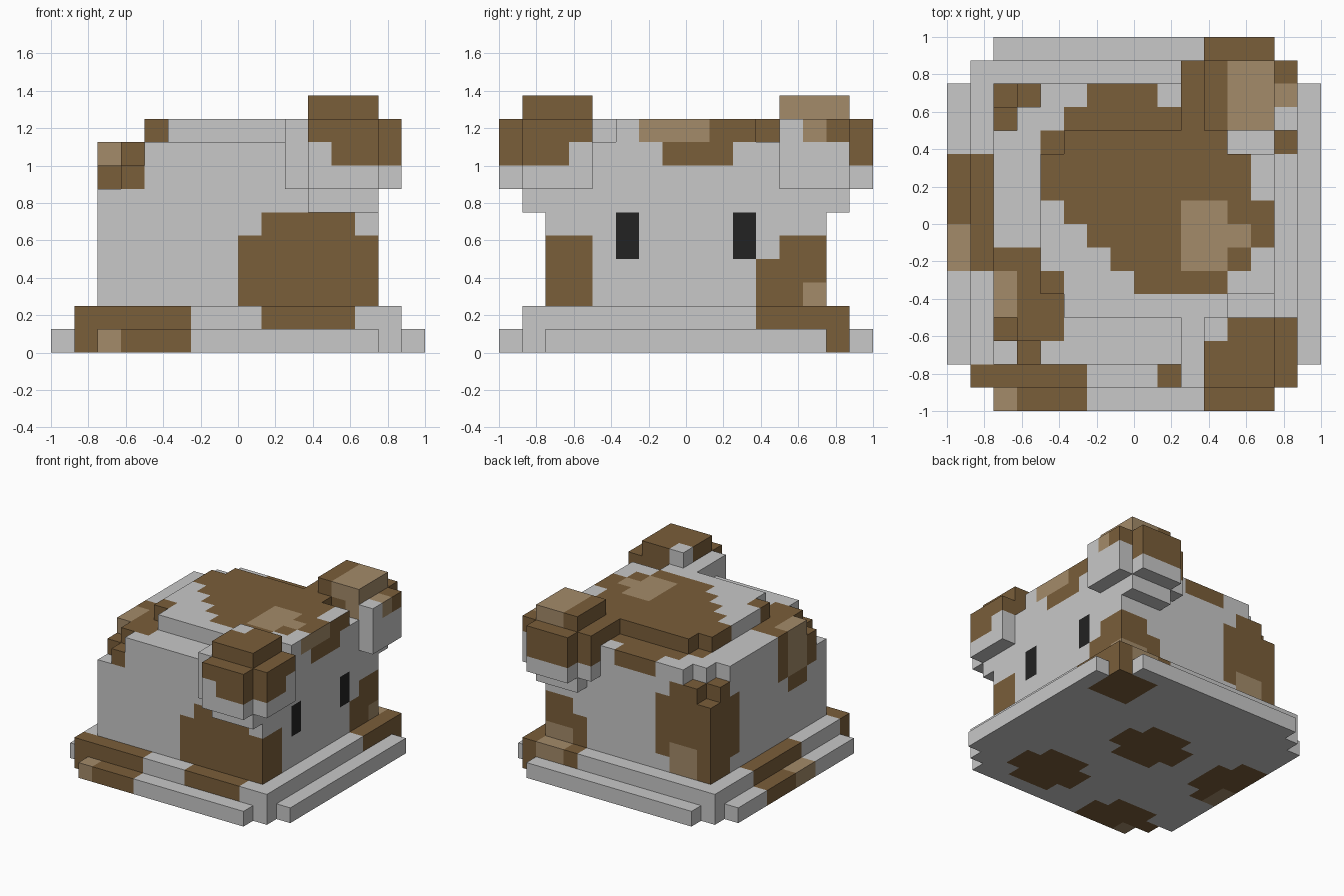
import bpy, bmesh
from itertools import product
from mathutils import Vector

if "Cube" in bpy.data.objects:
    bpy.data.objects.remove(bpy.data.objects["Cube"])

U = 0.125  # size of one block


def material(name, rgb):
    m = bpy.data.materials.new(name)
    m.diffuse_color = (*rgb, 1)
    m.use_nodes = True
    m.node_tree.nodes["Principled BSDF"].inputs["Base Color"].default_value = m.diffuse_color
    return m


MATS = [material("pale_grey", (0.578, 0.578, 0.578)),
        material("brown", (0.195, 0.112, 0.042)),
        material("light_brown", (0.371, 0.258, 0.144)),
        material("black", (0.016, 0.016, 0.016))]
GREY, BROWN, LIGHT, BLACK = range(4)
FRONT = (1, 0, 0)  # the face looks along +x

# Round spots in block units: colour, centre, radius, direction; later ones win
SPOTS = [
    # top of the head and forehead
    (BROWN, (-0.75, 2.5, 9), 3.3, None),
    (BROWN, (1.9, 0.4, 9.5), 3.74, None),
    (LIGHT, (3.1, -0.5, 9.5), 1.48, None),
    (BROWN, (5.5, 0.5, 10), 2.2, FRONT),
    (LIGHT, (5.5, -0.5, 10), 1.4, FRONT),
    # rear corners
    (BROWN, (-5.25, -3.25, 8), 2.65, None),
    (LIGHT, (-6, -3, 7.5), 1.4, None),
    (BROWN, (-4.75, 5.5, 4.9), 2.9, None),
    (LIGHT, (-4, 6, 3), 1.1, (0, 1, 0)),
    # cheeks
    (BROWN, (3, -5.5, 3.5), 3, None),
    (BROWN, (5.5, 5.2, 2.5), 2.607, None),
    (LIGHT, (5, 6, 2), 1, None),
    # base edges
    (BROWN, (-4.5, -7, 0.5), 2.35, None),
    (LIGHT, (-5.5, -7.5, 0.5), 0.5, None),
    (BROWN, (-7, 0.5, 0.5), 2.35, None),
    (LIGHT, (-7.5, -1, 0.5), 0.6, None),
    # underside
    (BROWN, (-0.5, 1, 0.5), 2.2, None),
    (BROWN, (2.5, -5, 0.5), 2.2, None),
    # ears
    (BROWN, (5.5, -6.5, 10), 2.4, None),
    (BROWN, (4, 6.5, 10), 2.6, None),
    (LIGHT, (5.3, 5.5, 10.3), 1.5, None),
    # eyes
    (BLACK, (5.5, -2.5, 5), 0.6, FRONT),
    (BLACK, (5.5, 2.5, 5), 0.6, FRONT),
]


# Shape rules: each tells whether the block centred at x, y, z is in the part
def slab(level, half):
    """Flat square layer with stepped corners."""
    return lambda x, y, z: (int(z) == level and max(abs(x), abs(y)) < half
                            and abs(x) + abs(y) < 14)


def body(x, y, z):
    """Cube whose two rear upper corners step inward."""
    corner = (x + 5.5) + (5.5 - abs(y))
    return max(abs(x), abs(y)) < 6 and 2 < z < 9 and corner >= int(z) - 6


def head_top(x, y, z):
    return int(z) == 9 and ((-4 < x < 6 and abs(y) < 3) or (-3 < x < 4 and abs(y) < 4))


def ear(side):
    """Five-block ball without edges, cut off on its inner side."""
    def inside(x, y, z):
        d = sorted((abs(x - 4.5), abs(y * side - 5.5), abs(z - 8.5)))
        return d[2] < 3 and d[1] < 2 and y * side > 4
    return inside


PARTS = {"lower_base": slab(0, 8), "upper_base": slab(1, 7), "body": body,
         "head_top": head_top, "left_ear": ear(1), "right_ear": ear(-1)}

# Every block belongs to the first part that claims it
owner = {}
for i, j, k in product(range(-8, 8), range(-8, 8), range(11)):
    for name, rule in PARTS.items():
        if rule(i + 0.5, j + 0.5, k + 0.5):
            owner[i, j, k] = name
            break


def face_colour(middle, direction):
    result = GREY
    for colour, centre, radius, d in SPOTS:
        if d in (None, direction) and (middle - Vector(centre)).length <= radius:
            result = colour
    return result


DIRECTIONS = [d for d in product((-1, 0, 1), repeat=3) if sum(map(abs, d)) == 1]


def build_part(name):
    """Skin the blocks of one part, leaving out faces hidden by neighbours."""
    bm = bmesh.new()
    for c, part in owner.items():
        if part != name:
            continue
        middle = Vector(c) + Vector((0.5, 0.5, 0.5))
        for d in DIRECTIONS:
            if tuple(p + q for p, q in zip(c, d)) in owner:
                continue
            n = Vector(d)
            a = Vector((d[1], d[2], d[0]))
            b = n.cross(a)
            verts = [bm.verts.new((middle + (n + a * s + b * t) * 0.5) * U)
                     for s, t in ((-1, -1), (1, -1), (1, 1), (-1, 1))]
            bm.faces.new(verts).material_index = face_colour(middle, d)
    bmesh.ops.remove_doubles(bm, verts=bm.verts, dist=0.001)
    mesh = bpy.data.meshes.new(name)
    bm.to_mesh(mesh)
    bm.free()
    for m in MATS:
        mesh.materials.append(m)
    bpy.context.collection.objects.link(bpy.data.objects.new(name, mesh))


for part_name in PARTS:
    build_part(part_name)
